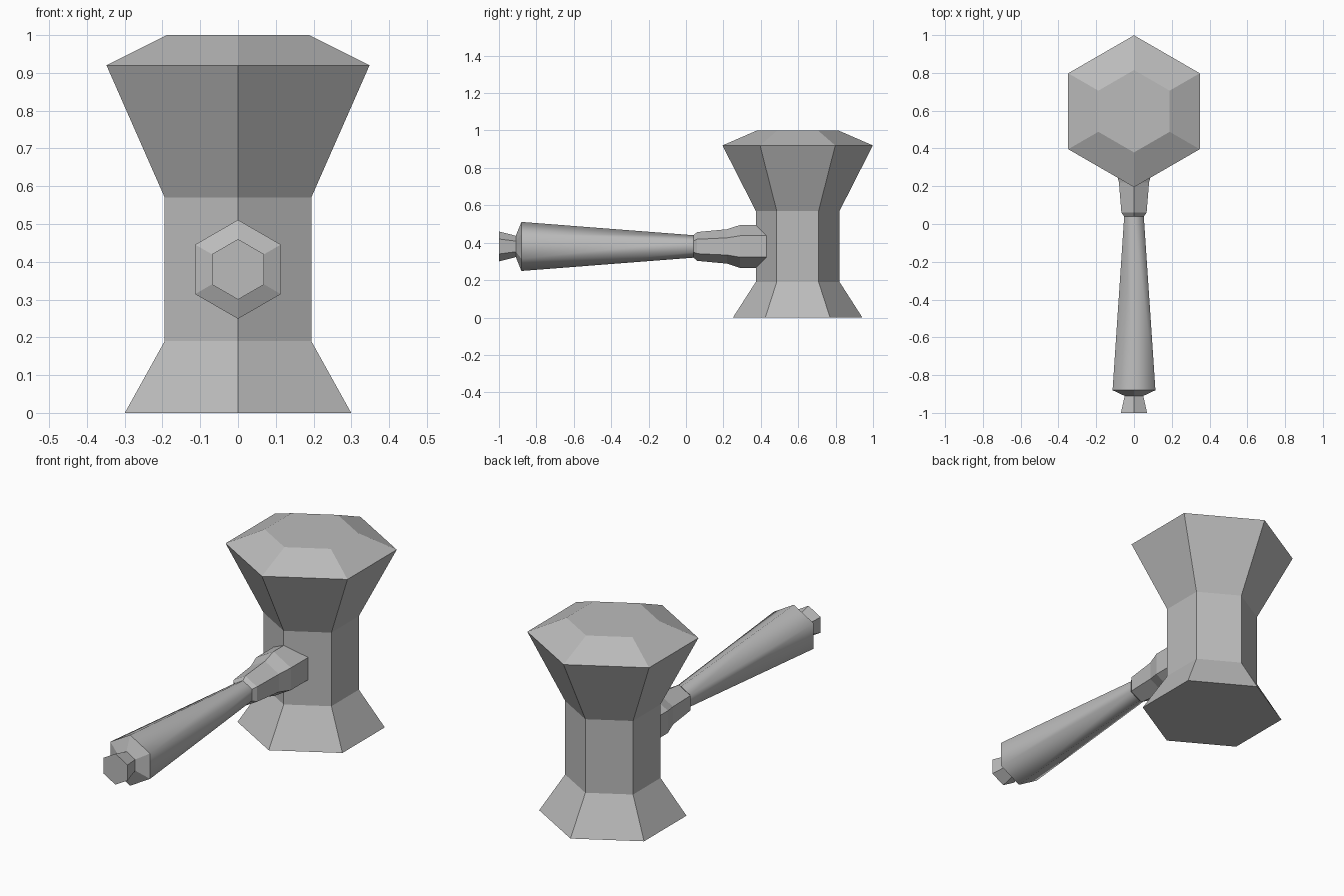
import bpy
import bmesh
from math import cos, sin, tau
from mathutils import Vector

if "Cube" in bpy.data.objects:
    bpy.data.objects.remove(bpy.data.objects["Cube"])

GREY = (0.5, 0.5, 0.5, 1)
grey = bpy.data.materials.new("plain grey")
grey.use_nodes = True
grey.diffuse_color = GREY
grey.node_tree.nodes["Principled BSDF"].inputs["Base Color"].default_value = GREY


def hex_loft(name, centre, axis, profile, smooth_bands=()):
    """Hexagonal solid lofted along an axis from (position, radius) rings."""
    centre, axis = Vector(centre), Vector(axis)
    side = Vector((1, 0, 0))
    point = axis.cross(side)
    bm = bmesh.new()
    rings = []
    for pos, radius in profile:
        ring = []
        for i in range(6):
            a = i * tau / 6
            ring.append(bm.verts.new(
                centre + axis * pos + radius * (point * cos(a) + side * sin(a))))
        rings.append(ring)
    for band, (lower, upper) in enumerate(zip(rings, rings[1:])):
        for i in range(6):
            j = (i + 1) % 6
            face = bm.faces.new((lower[i], lower[j], upper[j], upper[i]))
            face.smooth = band in smooth_bands
    bm.faces.new(rings[0])
    bm.faces.new(rings[-1])
    bmesh.ops.recalc_face_normals(bm, faces=bm.faces)
    # Smoothing runs around a band but stops at its end rings
    for edge in bm.edges:
        edge.smooth = all(f.smooth for f in edge.link_faces)
    mesh = bpy.data.meshes.new(name)
    bm.to_mesh(mesh)
    bm.free()
    mesh.materials.append(grey)
    obj = bpy.data.objects.new(name, mesh)
    bpy.context.collection.objects.link(obj)
    return obj


# Waisted pot: flared foot, straight middle, wide rim and bevelled top
hex_loft("pot_body", (0, 0.597, 0), (0, 0, 1),
         [(0, 0.346), (0.19, 0.224), (0.57, 0.224), (0.92, 0.402), (1, 0.218)])

# Handle: end knob, smooth tapering grip, then the socket meeting the pot
hex_loft("handle", (0, 0, 0.38), (0, 1, 0),
         [(-1, 0.08), (-0.91, 0.057), (-0.88, 0.131), (0.04, 0.06),
          (0.06, 0.077), (0.22, 0.092), (0.29, 0.115), (0.46, 0.115)],
         smooth_bands=(2,))
